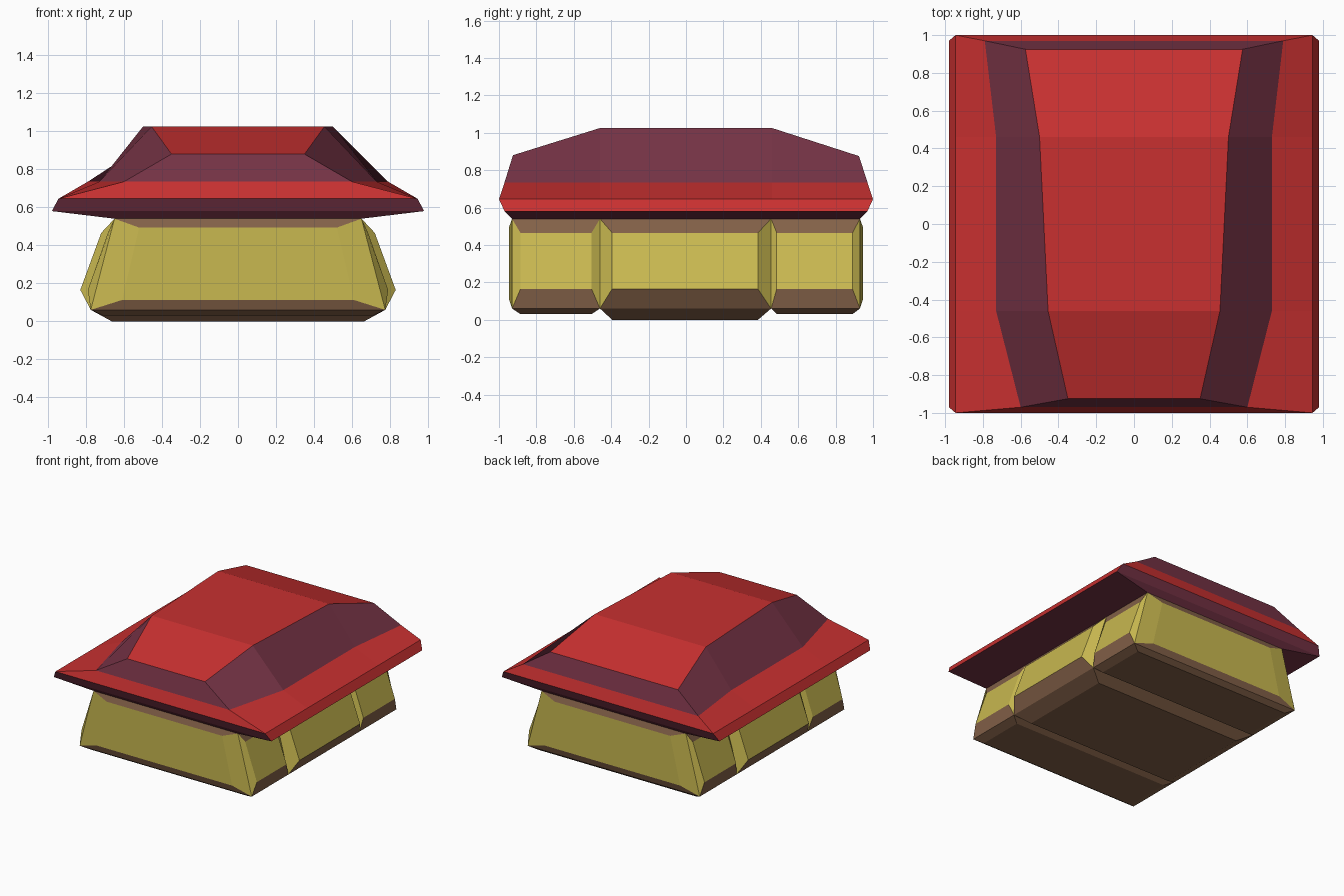
import bpy, bmesh

if "Cube" in bpy.data.objects:
    bpy.data.objects.remove(bpy.data.objects["Cube"])

def material(name, rgb):
    m = bpy.data.materials.new(name)
    m.diffuse_color = (*rgb, 1)
    m.use_nodes = True
    m.node_tree.nodes["Principled BSDF"].inputs["Base Color"].default_value = m.diffuse_color
    return m

RED = material("roof_red", (0.58, 0.03, 0.03))
PURPLE = material("roof_purple", (0.18, 0.033, 0.06))
YELLOW = material("wall_yellow", (0.58, 0.48, 0.08))
BROWN = material("trim_brown", (0.23, 0.12, 0.065))

def face(bm, pts, mat):
    f = bm.faces.new([bm.verts.new(p) for p in pts])
    f.material_index = mat

def finish(bm, name, mats):
    bmesh.ops.remove_doubles(bm, verts=bm.verts, dist=0.0005)
    bmesh.ops.recalc_face_normals(bm, faces=bm.faces)
    me = bpy.data.meshes.new(name)
    bm.to_mesh(me)
    bm.free()
    for m in mats:
        me.materials.append(m)
    bpy.context.collection.objects.link(bpy.data.objects.new(name, me))

# Roof: stacked mirrored rings, each with four stations (half width, y, z)
def ring(stations):
    return stations + [(-x, y, z) for x, y, z in reversed(stations)]

def flat_ring(x, y, z):
    return ring([(x, -y, z), (x, -0.46, z), (x, 0.46, z), (x, y, z)])

rings = [
    ring([(0.35, -0.925, 0.88), (0.455, -0.46, 1.025), (0.50, 0.46, 1.025), (0.575, 0.925, 0.875)]),
    ring([(0.60, -0.97, 0.735), (0.73, -0.46, 0.735), (0.73, 0.46, 0.735), (0.79, 0.97, 0.735)]),
    flat_ring(0.945, 1.0, 0.645),
    flat_ring(0.98, 0.97, 0.58),
    flat_ring(0.65, 0.93, 0.54),
]
bm = bmesh.new()
for i in range(3):
    r = rings[0]
    face(bm, [r[i], r[i + 1], r[6 - i], r[7 - i]], 0)
for level, (a, b) in enumerate(zip(rings, rings[1:])):
    for i in range(8):
        j = (i + 1) % 8
        purple = level in (0, 3) or (level == 2 and i in (3, 7))
        face(bm, [a[i], a[j], b[j], b[i]], int(purple))
face(bm, rings[-1], 1)
finish(bm, "roof", [RED, PURPLE])

# Walls: raised bevelled panels around three bays
def panel(bm, outer, inner, mats):
    """mats: centre, then the bottom, right, top and left bevels"""
    face(bm, inner, mats[0])
    for i in range(4):
        j = (i + 1) % 4
        face(bm, [outer[i], outer[j], inner[j], inner[i]], mats[i + 1])

def quad(u0, u1, xlow, xhigh, zlow, zhigh, side):
    return [(side * xlow, u0, zlow), (side * xlow, u1, zlow),
            (side * xhigh, u1, zhigh), (side * xhigh, u0, zhigh)]

LOW, HIGH, XL, XH = 0.06, 0.54, 0.775, 0.65
WALL = (0, 1, 0, 1, 0)
# y range, inset y range, bulge half widths, floor half width and height
bays = [
    (-0.93, -0.46, -0.885, -0.505, 0.79, 0.685, 0.71, 0.03),
    (-0.46, 0.455, -0.395, 0.385, 0.83, 0.72, 0.665, 0.0),
    (0.455, 0.93, 0.485, 0.89, 0.79, 0.685, 0.71, 0.03),
]
bm = bmesh.new()
for y0, y1, i0, i1, bl, bh, fx, fz in bays:
    for s in (1, -1):
        panel(bm, quad(y0, y1, XL, XH, LOW, HIGH, s),
              quad(i0, i1, bl, bh, 0.165, 0.465, s), WALL)
    panel(bm, [(-XL, y0, LOW), (XL, y0, LOW), (XL, y1, LOW), (-XL, y1, LOW)],
          [(-fx, i0, fz), (fx, i0, fz), (fx, i1, fz), (-fx, i1, fz)], (1,) * 5)
# front and back walls
for s in (-1, 1):
    y, yi = s * 0.93, s * 0.947
    panel(bm, [(-XL, y, LOW), (XL, y, LOW), (XH, y, HIGH), (-XH, y, HIGH)],
          [(-0.61, yi, 0.112), (0.61, yi, 0.112), (0.52, yi, 0.493), (-0.52, yi, 0.493)], WALL)
# hidden top closure
face(bm, ring([(XH, y, HIGH) for y in (-0.93, -0.46, 0.455, 0.93)]), 0)
finish(bm, "walls", [YELLOW, BROWN])
